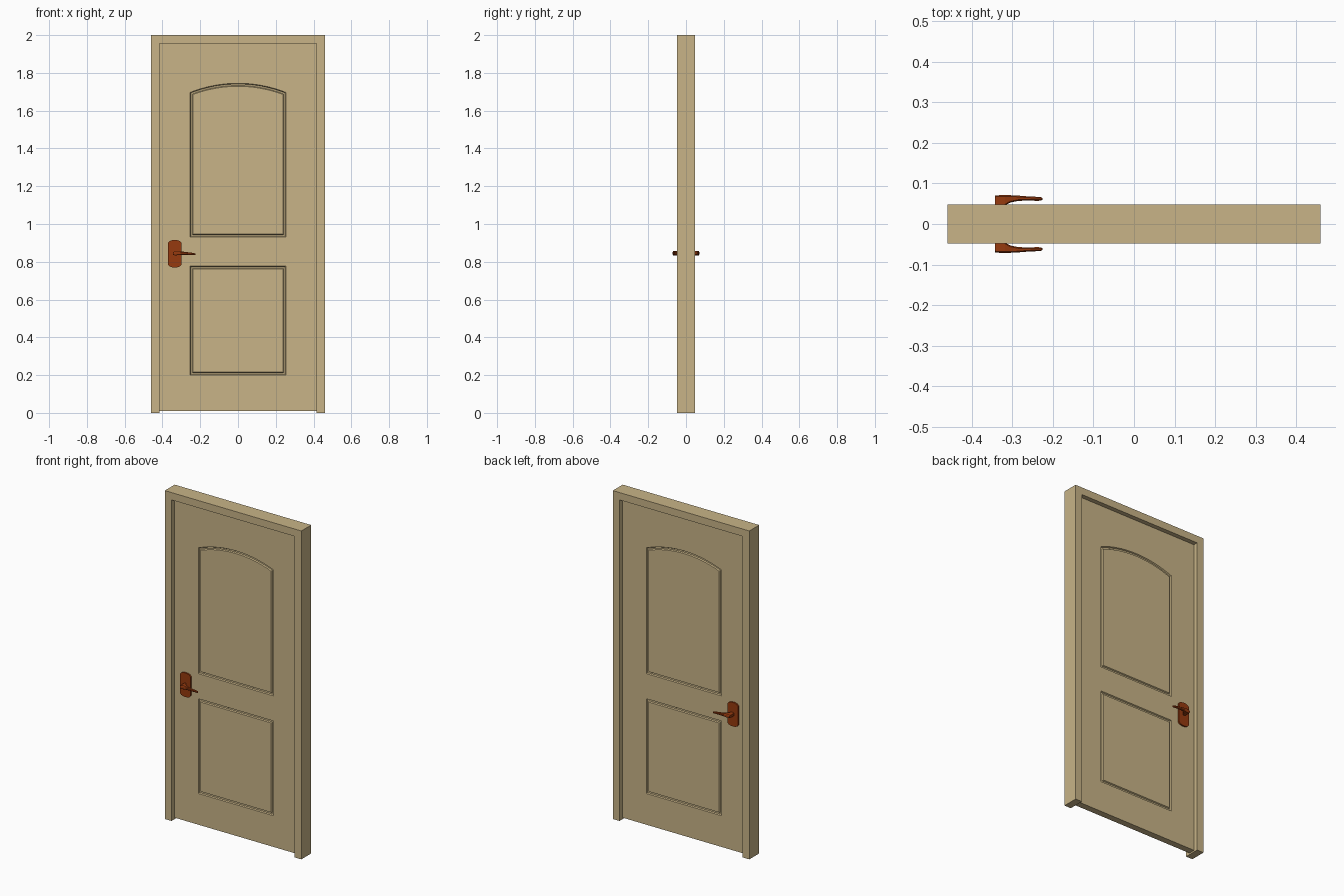
import bpy, bmesh, math
from mathutils import Vector

if "Cube" in bpy.data.objects:
    bpy.data.objects.remove(bpy.data.objects["Cube"])

def material(name, rgb):
    m = bpy.data.materials.new(name)
    m.diffuse_color = (*rgb, 1)
    m.use_nodes = True
    m.node_tree.nodes["Principled BSDF"].inputs["Base Color"].default_value = m.diffuse_color
    return m

WOOD = material("pale wood", (0.578, 0.456, 0.242))
BRONZE = material("red bronze", (0.305, 0.042, 0.0045))

def make_object(name, bm, mat):
    bmesh.ops.recalc_face_normals(bm, faces=bm.faces[:])
    me = bpy.data.meshes.new(name)
    bm.to_mesh(me)
    bm.free()
    me.materials.append(mat)
    ob = bpy.data.objects.new(name, me)
    bpy.context.collection.objects.link(ob)
    return ob

def prism(name, pts, lo, hi, mat):
    """Extrude an (x, z) outline along y from lo to hi."""
    bm = bmesh.new()
    a = [bm.verts.new((x, lo, z)) for x, z in pts]
    b = [bm.verts.new((x, hi, z)) for x, z in pts]
    bm.faces.new(a)
    bm.faces.new(b[::-1])
    for i in range(len(a)):
        j = (i + 1) % len(a)
        bm.faces.new((a[i], b[i], b[j], a[j]))
    return make_object(name, bm, mat)

# door frame: two jambs and a head in one U-shaped outline
W, IW, TOP, D = 0.46, 0.415, 1.955, 0.0475
prism("door_frame", [(-W, 0), (-W, 2), (W, 2), (W, 0), (IW, 0), (IW, TOP), (-IW, TOP), (-IW, 0)],
      -D, D, WOOD)

# door leaf with grooved panel outlines on both sides
T, LOW = 0.02, 0.01

def panel(z0, z1, rise, inset):
    w = 0.253 - inset
    pts = [(-w, z0 + inset), (w, z0 + inset)]
    if rise == 0:
        return pts + [(w, z1 - inset), (-w, z1 - inset)]
    r = (0.253 ** 2 + rise ** 2) / (2 * rise)
    cz, r = z1 - r, r - inset
    a = math.asin(w / r)
    for i in range(17):
        t = a - 2 * a * i / 16
        pts.append((r * math.sin(t), cz + r * math.cos(t)))
    return pts

GROOVE = [(0, 0), (0.004, 0.007), (0.012, 0.007), (0.016, 0)]  # inset, depth
bm = bmesh.new()
for side in (-1, 1):
    def ring(pts, depth=0):
        return [bm.verts.new((x, side * (T - depth), z)) for x, z in pts]

    def edges(loop):
        return [bm.edges.new((loop[i - 1], loop[i])) for i in range(len(loop))]

    rect = ring([(-IW, LOW), (IW, LOW), (IW, TOP), (-IW, TOP)])
    border = edges(rect)
    for spec in ((0.2, 0.777, 0), (0.93, 1.745, 0.048)):
        loops = [ring(panel(*spec, i), d) for i, d in GROOVE]
        border += edges(loops[0])
        for p, q in zip(loops, loops[1:]):
            for i in range(len(p)):
                bm.faces.new((p[i - 1], p[i], q[i], q[i - 1]))
        bm.faces.new(loops[-1])
    bmesh.ops.triangle_fill(bm, edges=border, use_beauty=True, normal=Vector((0, side, 0)))
    if side == -1:
        front = rect
for i in range(4):
    bm.faces.new((front[i - 1], front[i], rect[i], rect[i - 1]))
make_object("door_leaf", bm, WOOD)

# handle back plates: straight sides with shallow rounded ends
plate = []
for sgn in (1, -1):
    for i in range(9):
        t = -1 + 2 * i / 8
        plate.append((-0.335 - sgn * t * 0.036,
                      0.8425 + sgn * (0.057 + 0.016 * math.sqrt(max(0, 1 - t * t)))))

# lever stations: x, inner y, outer y, centre z, half height
LEVER = [(-0.343, 0.024, 0.070, 0.844, 0.008), (-0.332, 0.024, 0.071, 0.845, 0.011),
         (-0.318, 0.046, 0.071, 0.846, 0.011), (-0.305, 0.053, 0.071, 0.846, 0.009),
         (-0.285, 0.057, 0.070, 0.845, 0.008), (-0.26, 0.058, 0.068, 0.843, 0.007),
         (-0.238, 0.057, 0.067, 0.841, 0.006), (-0.229, 0.058, 0.066, 0.840, 0.005),
         (-0.226, 0.060, 0.064, 0.840, 0.003)]

for label, side in (("front", -1), ("back", 1)):
    prism(label + "_handle_plate", plate, side * 0.019, side * 0.029, BRONZE)
    bm = bmesh.new()
    rings = []
    for x, y0, y1, z, h in LEVER:
        c = h * 0.5
        k = min(0.003, (y1 - y0) * 0.3)
        sec = [(y0, z - c), (y0 + k, z - h), (y1 - k, z - h), (y1, z - c),
               (y1, z + c), (y1 - k, z + h), (y0 + k, z + h), (y0, z + c)]
        rings.append([bm.verts.new((x, side * y, zz)) for y, zz in sec])
    for p, q in zip(rings, rings[1:]):
        for i in range(8):
            bm.faces.new((p[i - 1], p[i], q[i], q[i - 1]))
    bm.faces.new(rings[0])
    bm.faces.new(rings[-1])
    make_object(label + "_lever", bm, BRONZE)
